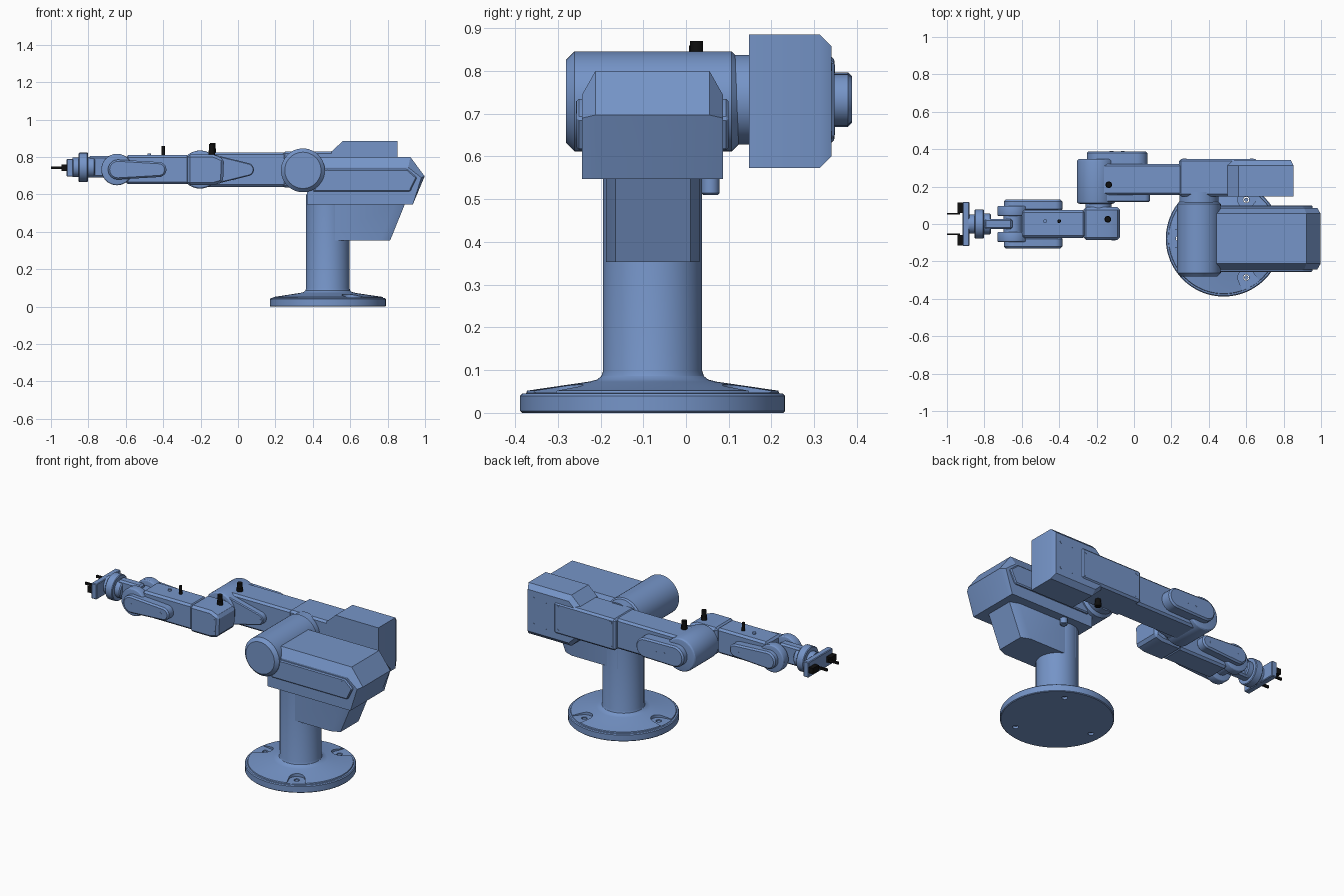
import bpy, bmesh
from math import radians, sin, cos, pi, acos

if "Cube" in bpy.data.objects:
    bpy.data.objects.remove(bpy.data.objects["Cube"])

Z = 0.733  # height of the arm axis
black = bpy.data.materials.new("black_plastic")
black.diffuse_color = (0.005, 0.005, 0.005, 1)
black.use_nodes = True
black.node_tree.nodes["Principled BSDF"].inputs["Base Color"].default_value = black.diffuse_color
blue = bpy.data.materials.new("blue_paint")
blue.diffuse_color = (0.18, 0.30, 0.58, 1)
blue.use_nodes = True
blue.node_tree.nodes["Principled BSDF"].inputs["Base Color"].default_value = blue.diffuse_color


def finish(name, bm, bevel=0, seg=1, mat=blue):
    bmesh.ops.recalc_face_normals(bm, faces=bm.faces)
    if bevel:
        edges = [e for e in bm.edges if e.calc_face_angle(0) > radians(25)]
        bmesh.ops.bevel(bm, geom=edges, offset=bevel, segments=seg, profile=0.5,
                        affect='EDGES', clamp_overlap=True)
    me = bpy.data.meshes.new(name)
    for f in bm.faces:
        f.smooth = len(f.verts) <= 4
    bm.to_mesh(me)
    bm.free()
    me.set_sharp_from_angle(angle=radians(28))
    ob = bpy.data.objects.new(name, me)
    bpy.context.collection.objects.link(ob)
    me.materials.append(mat)
    return ob


def loft(name, axis, sections, **kw):
    """Skin between outlines; sections = [(position on axis, [(u, v)...])...]"""
    place = {'x': lambda t, u, v: (t, u, v), 'y': lambda t, u, v: (u, t, v),
             'z': lambda t, u, v: (u, v, t)}[axis]
    bm = bmesh.new()
    rings = [[bm.verts.new(place(t, *p)) for p in pts] for t, pts in sections]
    for a, b in zip(rings, rings[1:]):
        for i in range(len(a)):
            j = (i + 1) % len(a)
            bm.faces.new((a[i], a[j], b[j], b[i]))
    bm.faces.new(rings[0])
    bm.faces.new(rings[-1])
    return finish(name, bm, **kw)


def prism(name, axis, pts, a, b, **kw):
    return loft(name, axis, [(a, pts), (b, pts)], **kw)


def circle(c, r, n=48):
    return [(c[0] + r * cos(2 * pi * i / n), c[1] + r * sin(2 * pi * i / n)) for i in range(n)]


def cyl(name, axis, c, r, a, b, n=48, **kw):
    return prism(name, axis, circle(c, r, n), a, b, **kw)


def pill(x0, r0, x1, r1, z=Z, n=16):
    """Outline around two circles of different radius (x0 < x1)"""
    t = acos((r0 - r1) / (x1 - x0))
    right = [(x1 + r1 * cos(a), z + r1 * sin(a)) for a in (-t + 2 * t * i / n for i in range(n + 1))]
    left = [(x0 + r0 * cos(a), z + r0 * sin(a))
            for a in (t + (2 * pi - 2 * t) * i / n for i in range(n + 1))]
    return right + left


def box(name, x, y, z, **kw):
    return prism(name, 'z', [(x[0], y[0]), (x[1], y[0]), (x[1], y[1]), (x[0], y[1])], *z, **kw)


# Base plate and column, turned around one axis
CX, CY = 0.48, -0.078
profile = [(0.306, 0), (0.31, 0.004), (0.31, 0.04), (0.305, 0.045), (0.296, 0.046), (0.294, 0.052),
           (0.15, 0.073), (0.13, 0.078), (0.12, 0.086), (0.116, 0.098), (0.116, 0.6)]
base = loft("base_and_column", 'z', [(z, circle((CX, CY), r, 64)) for r, z in profile])

# Bolt pockets in the base, three times around
for k in range(3):
    a = radians(60 + 120 * k)
    d, s = (cos(a), sin(a)), (-sin(a), cos(a))
    at = lambda u, v: (CX + d[0] * u + s[0] * v, CY + d[1] * u + s[1] * v)
    slot = [at(0.24 - 0.045 * cos(t), 0.045 * sin(t)) for t in (-pi / 2 + pi * i / 16 for i in range(17))]
    slot += [at(0.34, 0.06), at(0.34, -0.06)]
    for tool in (prism("pocket_cutter", 'z', slot, 0.048, 0.12),
                 cyl("bolt_hole_cutter", 'z', at(0.24, 0), 0.016, -0.02, 0.1, n=24)):
        tool.hide_render = True
        tool.hide_set(True)
        m = base.modifiers.new("cut", 'BOOLEAN')
        m.operation, m.object, m.solver = 'DIFFERENCE', tool, 'EXACT'
    cyl("base_bolt", 'z', at(0.24, 0), 0.012, 0.01, 0.044, n=6)

# Apply the cuts so the shading can be cleaned up afterwards
cut = bpy.data.meshes.new_from_object(base.evaluated_get(bpy.context.evaluated_depsgraph_get()))
base.modifiers.clear()
base.data = cut
for p in cut.polygons:
    p.use_smooth = abs(p.normal.z) < 0.995
cut.set_sharp_from_angle(angle=radians(28))

# Shoulder housing with sloped upper edges
full = [(0.37, 0.547), (0.935, 0.547), (0.998, 0.697), (0.922, 0.8), (0.37, 0.8)]
inset = [(0.37, 0.547), (0.935, 0.547), (0.98, 0.69), (0.91, 0.745), (0.37, 0.745)]
loft("shoulder_housing", 'y', [(-0.243, inset), (-0.212, full), (0.055, full), (0.086, inset)])
prism("housing_side_covers", 'y', [(0.4, 0.615), (0.92, 0.615), (0.957, 0.69), (0.905, 0.735), (0.46, 0.735)],
      -0.256, 0.1, bevel=0.006)

# Tapered bracket between housing and column
wide = [(0.44, -0.187), (0.84, -0.187), (0.893, -0.165), (0.893, 0.01), (0.84, 0.032), (0.44, 0.032)]
low = [(0.44, -0.187), (0.76, -0.187), (0.813, -0.165), (0.813, 0.01), (0.76, 0.032), (0.44, 0.032)]
loft("column_bracket", 'z', [(0.353, low), (0.55, wide)])
cyl("cable_gland", 'z', (0.546, 0.057), 0.021, 0.51, 0.56, n=24, bevel=0.004)

# Shoulder joint
cyl("shoulder_joint", 'y', (0.347, Z - 0.004), 0.117, -0.281, 0.127, bevel=0.02)
cyl("shoulder_link", 'y', (0.347, Z), 0.105, 0.1, 0.17)

# Upper arm: beam, wider mid section, counterweight box
box("upper_arm", (-0.2, 0.5), (0.155, 0.322), (0.64, 0.825), bevel=0.012)
box("upper_arm_sleeve", (0.24, 0.66), (0.148, 0.348), (0.636, 0.83), bevel=0.012)


def weight(d):
    return [(0.5, 0.63 + d), (0.56, 0.573 + d), (0.852 - d * 0.5, 0.573 + d), (0.852 - d * 0.5, 0.885 - d),
            (0.56, 0.885 - d), (0.5, 0.83 - d)]


loft("arm_rear_box", 'y', [(0.147, weight(0)), (0.313, weight(0)), (0.341, weight(0.028))])

# Elbow joint with covers
E = -0.203
cyl("elbow_joint", 'y', (E, Z), 0.102, 0.108, 0.348, bevel=0.014, seg=3)
prism("elbow_outer_cover", 'y', pill(E + 0.015, 0.064, 0.012, 0.06), 0.3, 0.388, bevel=0.009)
prism("elbow_inner_cover", 'y', pill(E, 0.095, 0.05, 0.035), 0.118, 0.17, bevel=0.005)
cyl("elbow_link", 'y', (-0.19, Z), 0.07, 0.05, 0.12)

# Forearm
side = [(-0.27, 0.65), (-0.13, 0.65), (-0.08, 0.665), (-0.075, 0.79), (-0.13, 0.813), (-0.27, 0.813)]
prism("forearm_rear_block", 'y', side, -0.086, 0.09, bevel=0.014)
box("forearm", (-0.6, -0.26), (-0.074, 0.074), (0.655, 0.81), bevel=0.012)

# Wrist fork, mirrored on both sides
W = -0.647
for s, n in ((-1, "front"), (1, "back")):
    cyl("wrist_fork_" + n, 'y', (W, Z), 0.084, s * 0.042, s * 0.097, bevel=0.01, seg=3)
    prism("wrist_cover_" + n, 'y', pill(W + 0.005, 0.053, -0.423, 0.04), s * 0.07, s * 0.13, bevel=0.009)
cyl("wrist_hub", 'y', (W, Z), 0.05, -0.045, 0.045)

# Hand: link, flange discs, gripper bar
T = 0.745
box("hand_link", (-0.8, -0.65), (-0.028, 0.028), (0.69, 0.806), bevel=0.01)
cyl("hand_collar", 'x', (0, T), 0.055, -0.81, -0.765, bevel=0.006)
cyl("tool_flange", 'x', (0, T), 0.078, -0.852, -0.802, bevel=0.004)
cyl("tool_adapter", 'x', (0, T), 0.052, -0.885, -0.85)
box("gripper_bar", (-0.916, -0.88), (-0.118, 0.118), (0.695, 0.79), bevel=0.004)
for s, n in ((-1, "front"), (1, "back")):
    ys = sorted((s * 0.058, s * 0.116))
    box("gripper_jaw_" + n, (-0.944, -0.91), ys, (0.725, 0.76), mat=black)
    ys = sorted((s * 0.05, s * 0.06))
    box("gripper_finger_" + n, (-1.0, -0.93), ys, (0.735, 0.75), mat=black)

# Black cable plugs
for x, y, z0, z1, r in ((-0.135, 0.21, 0.815, 0.875, 0.018), (-0.14, 0.025, 0.8, 0.87, 0.018),
                        (-0.4, 0.015, 0.8, 0.86, 0.01), (0.44, 0.22, 0.592, 0.64, 0.018)):
    c = (x, y)
    mid = (z0 + z1) / 2
    loft("cable_plug", 'z', [(z, circle(c, q, 16)) for z, q in
                             ((z0, r), (mid, r), (mid, r * 0.85), (z1, r * 0.85))], mat=black)
cyl("forearm_port", 'z', (-0.475, 0.015), 0.01, 0.8, 0.82, n=16)

# Screw heads on side faces: (x, z, y of the face, outward direction)
screws = [(-0.11, 0.765, -0.086, -1), (-0.11, 0.695, -0.086, -1), (0.06, Z, 0.118, -1),
          (0.885, 0.71, -0.256, -1), (0.48, 0.72, -0.256, -1)]
screws += [(x, z, 0.348, 1) for x in (0.27, 0.63) for z in (0.66, 0.805)]
screws += [(x, z, 0.341, 1) for x in (0.72, 0.8) for z in (0.65, 0.81)]
screws += [(x, Z, 0.388, 1) for x in (-0.12, -0.06)]
screws += [(x, Z, s * 0.13, s) for x in (-0.64, -0.44) for s in (-1, 1)]
for x, z, y, s in screws:
    cyl("screw", 'y', (x, z), 0.01, y - s * 0.004, y + s * 0.001, n=12)
